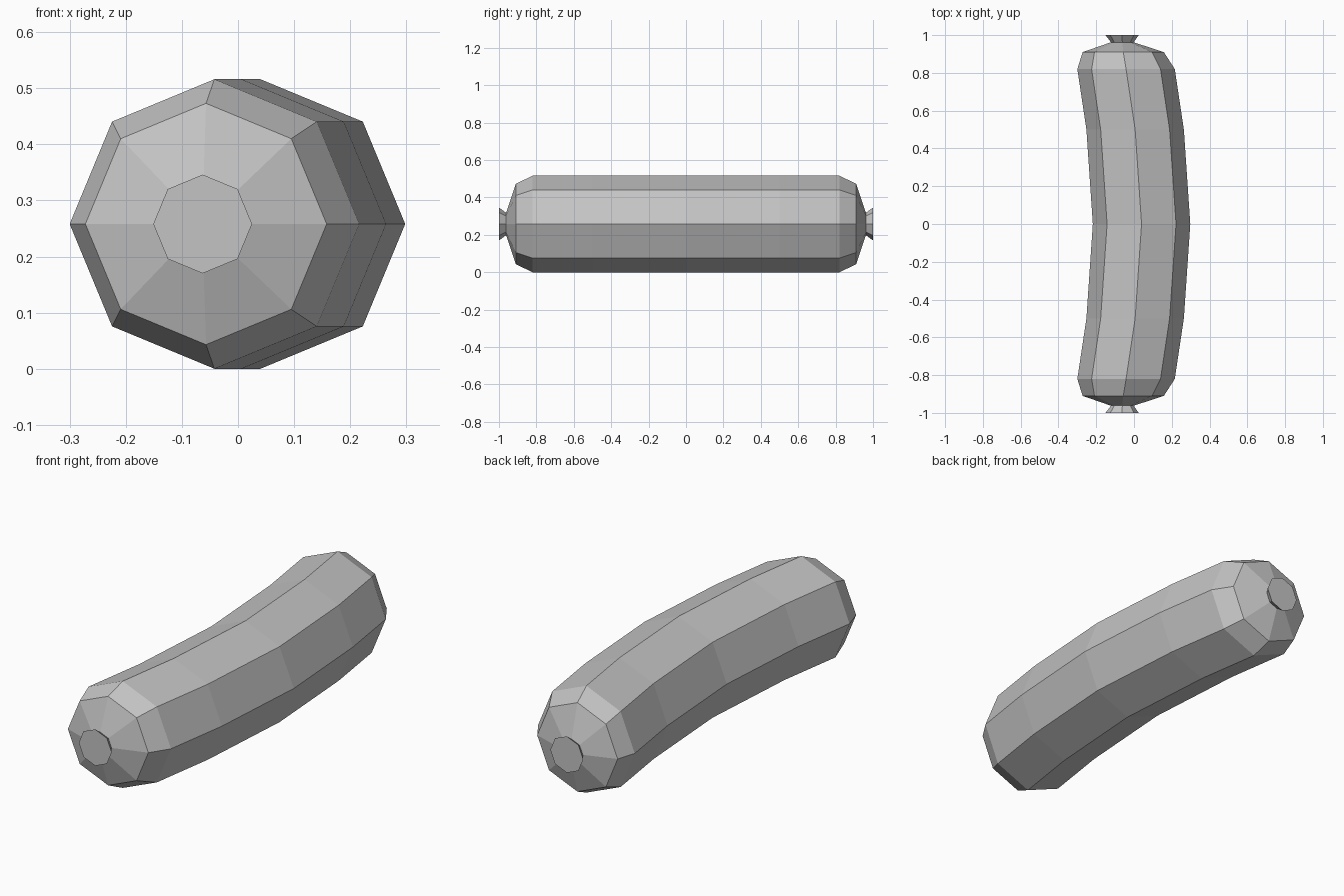
import bpy, bmesh
from math import cos, sin, pi

cube = bpy.data.objects.get("Cube")
if cube:
    bpy.data.objects.remove(cube, do_unlink=True)

SIDES = 8
MID_Z = 0.258

casing = bpy.data.materials.new("casing_grey")
casing.use_nodes = True
colour = (0.55, 0.55, 0.55, 1)
casing.diffuse_color = colour
casing.node_tree.nodes["Principled BSDF"].inputs["Base Color"].default_value = colour


def loft(name, stations, cap_end=False):
    """Join octagonal rings given as (y, centre x, radius)."""
    bm = bmesh.new()
    rings = []
    for y, cx, r in stations:
        angles = [2 * pi * i / SIDES for i in range(SIDES)]
        rings.append([bm.verts.new((cx + r * cos(a), y, MID_Z + r * sin(a)))
                      for a in angles])
    for a, b in zip(rings, rings[1:]):
        for i in range(SIDES):
            j = (i + 1) % SIDES
            bm.faces.new((a[i], b[i], b[j], a[j]))
    if cap_end:
        outward = rings[-1] if stations[-1][0] < 0 else rings[-1][::-1]
        bm.faces.new(outward)
    # Wind the side faces outward for either direction along y
    if stations[-1][0] < stations[0][0]:
        bmesh.ops.reverse_faces(bm, faces=[f for f in bm.faces if len(f.verts) == 4])
    mesh = bpy.data.meshes.new(name)
    bm.to_mesh(mesh)
    bm.free()
    mesh.materials.append(casing)
    obj = bpy.data.objects.new(name, mesh)
    bpy.context.collection.objects.link(obj)
    return obj


# Curved body, with rounded shoulders closing in to the pinched necks
half = [(0, 0.04, 0.258), (0.5, 0.006, 0.258), (0.82, -0.042, 0.258),
        (0.91, -0.057, 0.215), (0.962, -0.062, 0.06)]
front_half = [(-y, cx, r) for y, cx, r in reversed(half[1:])]
loft("sausage_body", front_half + half)

# Flared tied ends
for name, side in (("front_tied_end", -1), ("back_tied_end", 1)):
    loft(name, [(side * 0.962, -0.062, 0.06), (side, -0.063, 0.088)], cap_end=True)
